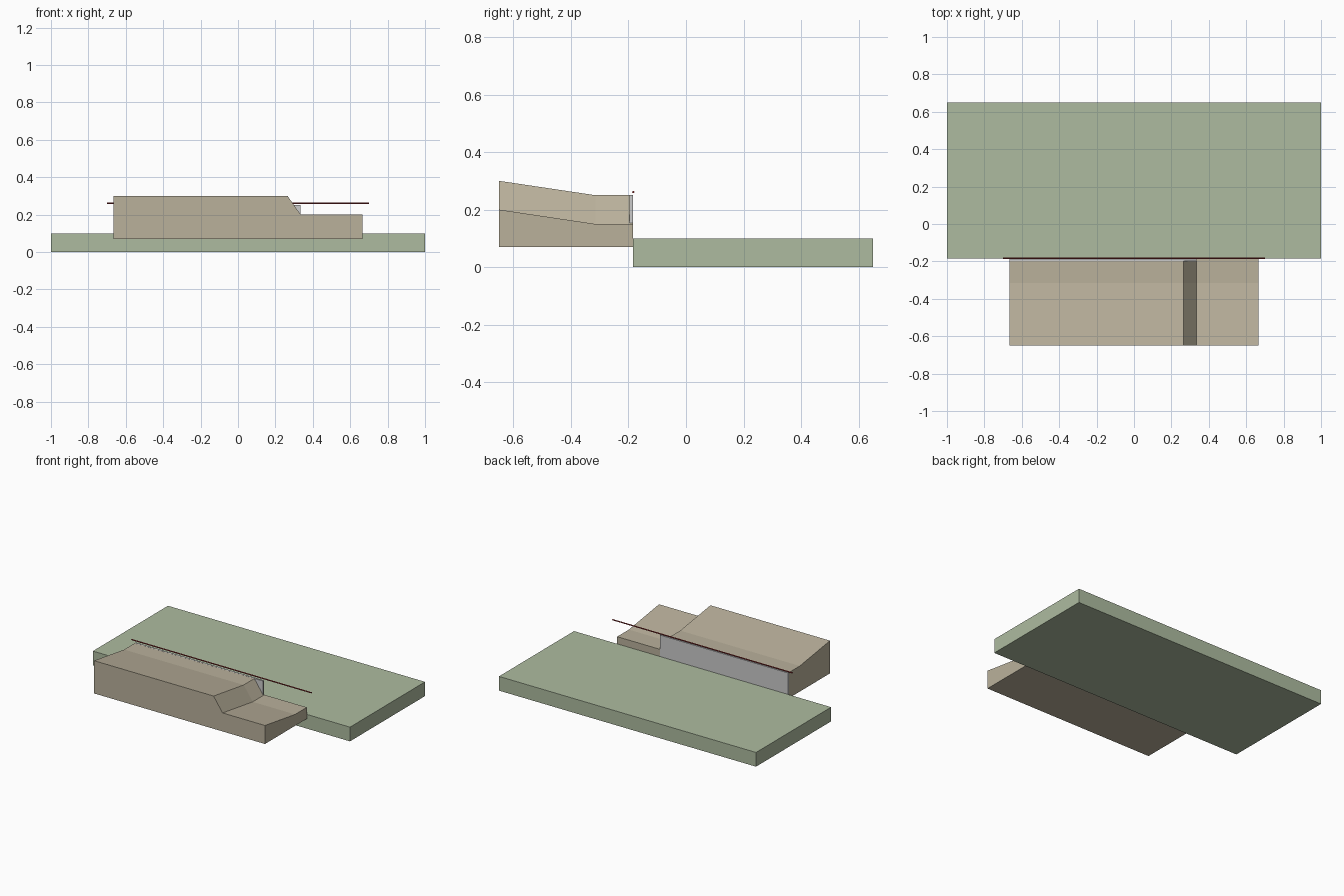
import bpy, bmesh, math

if "Cube" in bpy.data.objects:
    bpy.data.objects.remove(bpy.data.objects["Cube"])

def material(name, color):
    m = bpy.data.materials.new(name)
    m.diffuse_color = (*color, 1)
    m.use_nodes = True
    m.node_tree.nodes["Principled BSDF"].inputs["Base Color"].default_value = m.diffuse_color
    return m

def finish(name, bm, mat=None):
    bmesh.ops.recalc_face_normals(bm, faces=bm.faces[:])
    me = bpy.data.meshes.new(name)
    bm.to_mesh(me)
    bm.free()
    ob = bpy.data.objects.new(name, me)
    bpy.context.collection.objects.link(ob)
    if mat:
        me.materials.append(mat)
    return ob

def box(name, lo, hi, mat=None):
    bm = bmesh.new()
    bmesh.ops.create_cube(bm, size=1)
    for v in bm.verts:
        v.co = [(a + b) / 2 + c * (b - a) for a, b, c in zip(lo, hi, v.co)]
    return finish(name, bm, mat)

green = material("grass", (0.42, 0.50, 0.35))
tan = material("sand", (0.49, 0.44, 0.33))
red = material("dark_red", (0.30, 0.03, 0.03))

# Flat ground slab
box("ground_slab", (-1, -0.184, 0), (1, 0.65, 0.1), green)

# Stepped bank: one cross-section lofted through three depths
bm = bmesh.new()
rings = []
for y, top in ((-0.65, 0.30), (-0.315, 0.25), (-0.185, 0.25)):
    section = [(-0.665, 0.07), (-0.665, top), (0.265, top),
               (0.335, top - 0.1), (0.665, top - 0.1), (0.665, 0.07)]
    rings.append([bm.verts.new((x, y, z)) for x, z in section])
for a, b in zip(rings, rings[1:]):
    for i in range(6):
        j = (i + 1) % 6
        bm.faces.new((a[i], a[j], b[j], b[i]))
bm.faces.new(rings[0])
bm.faces.new(rings[-1])
finish("stepped_bank", bm, tan)

# Grey retaining plate at the back of the high part
box("retaining_plate", (-0.665, -0.197, 0.07), (0.333, -0.1845, 0.2505))

# Thin rail above the plate
bpy.ops.mesh.primitive_cylinder_add(vertices=12, radius=0.004, depth=1.4,
                                    location=(0, -0.183, 0.261),
                                    rotation=(0, math.pi / 2, 0))
rail = bpy.context.object
rail.name = "rail"
rail.data.materials.append(red)
bpy.ops.object.shade_smooth_by_angle()
